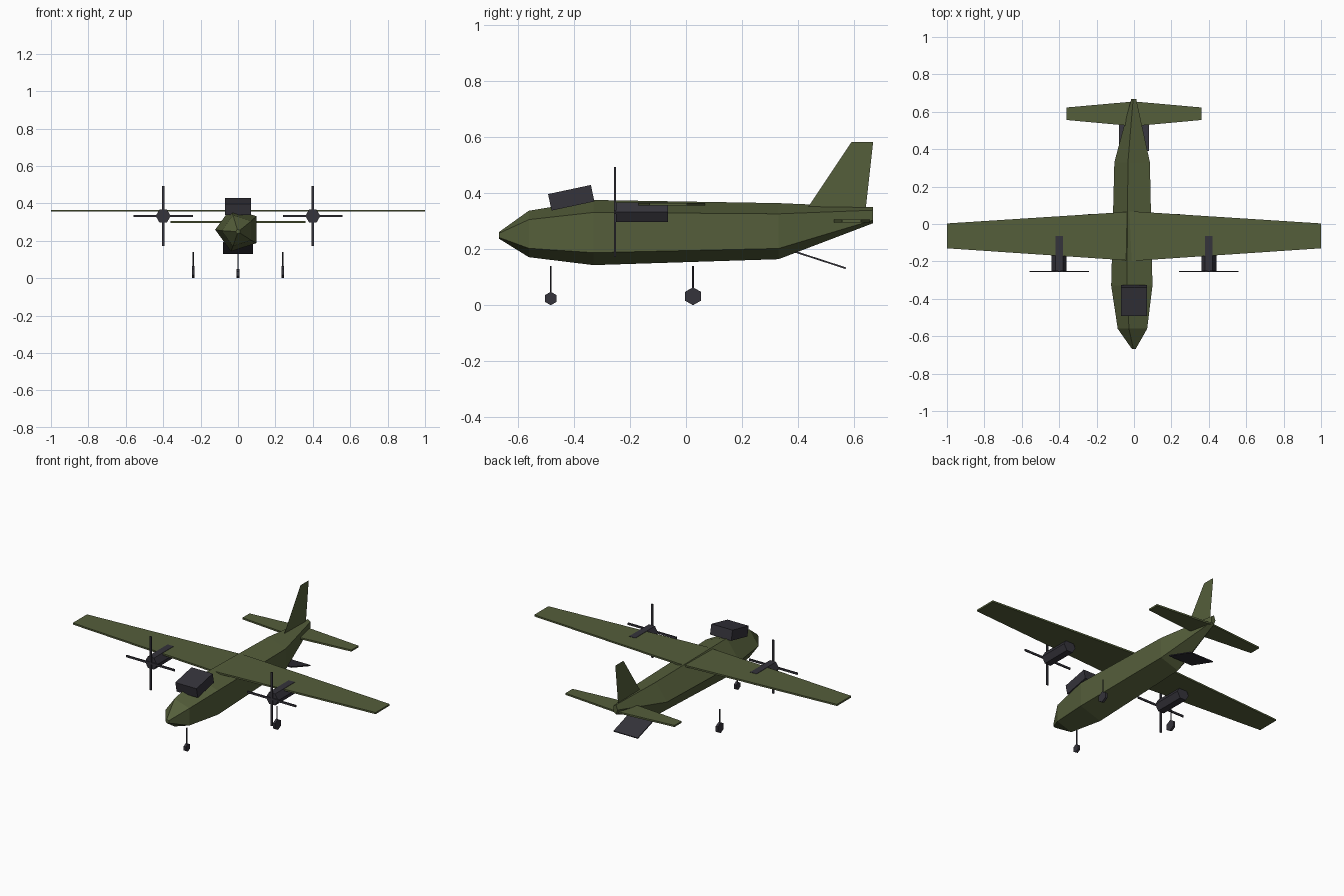
import bpy
import bmesh
from math import sin, cos, pi, radians
from mathutils import Vector

cube = bpy.data.objects.get("Cube")
if cube:
    bpy.data.objects.remove(cube, do_unlink=True)


def make_material(name, rgb):
    mat = bpy.data.materials.new(name)
    mat.use_nodes = True
    colour = (*rgb, 1.0)
    mat.diffuse_color = colour
    mat.node_tree.nodes["Principled BSDF"].inputs["Base Color"].default_value = colour
    return mat


olive = make_material("olive green", (0.09, 0.112, 0.043))
charcoal = make_material("charcoal", (0.035, 0.033, 0.043))


def loft(name, rings, mat):
    """Skin a row of equal rings and cap both ends."""
    bm = bmesh.new()
    rows = [[bm.verts.new(p) for p in ring] for ring in rings]
    n = len(rows[0])
    for a, b in zip(rows, rows[1:]):
        for i in range(n):
            j = (i + 1) % n
            bm.faces.new((a[i], a[j], b[j], b[i]))
    bm.faces.new(rows[0])
    if len(rows) > 1:
        bm.faces.new(rows[-1])
    bmesh.ops.recalc_face_normals(bm, faces=bm.faces)
    mesh = bpy.data.meshes.new(name)
    bm.to_mesh(mesh)
    bm.free()
    mesh.materials.append(mat)
    obj = bpy.data.objects.new(name, mesh)
    bpy.context.collection.objects.link(obj)
    return obj


def polygon(centre, radius, sides, axis, start=0.0):
    """Regular polygon ring across the given axis."""
    u, v = {"x": ((0, 1, 0), (0, 0, 1)),
            "y": ((1, 0, 0), (0, 0, 1)),
            "z": ((1, 0, 0), (0, 1, 0))}[axis]
    angles = [start + 2 * pi * i / sides for i in range(sides)]
    return [Vector(centre) + radius * (Vector(u) * cos(a) + Vector(v) * sin(a))
            for a in angles]


def prism(name, start, end, radius, axis, turn=0.0):
    return loft(name, [polygon(p, radius, 6, axis, turn) for p in (start, end)], charcoal)


def box(name, centre, size, tilt=0.0):
    x, y, z = (s / 2 for s in size)
    rings = [[(-x, -y, h), (x, -y, h), (x, y, h), (-x, y, h)] for h in (-z, z)]
    obj = loft(name, rings, charcoal)
    obj.location = centre
    obj.rotation_euler.x = radians(tilt)
    return obj


def tapered_plane(name, span, root, tip, z, thickness):
    """Full-span wing with straight taper from root to tip."""
    outline = [(-span, tip[0]), (0, root[0]), (span, tip[0]),
               (span, tip[1]), (0, root[1]), (-span, tip[1])]
    rings = [[(x, y, h) for x, y in outline]
             for h in (z - thickness / 2, z + thickness / 2)]
    return loft(name, rings, olive)


# Fuselage: five-sided sections as (y, centre height, radius, width factor)
stations = [(-0.667, 0.249, 0.012, 1), (-0.56, 0.254, 0.087, 1),
            (-0.33, 0.259, 0.122, 1), (0.33, 0.264, 0.105, 1),
            (0.667, 0.321, 0.03, 0.5)]
sections = []
for y, z, radius, width in stations:
    ring = polygon((0, y, z), radius, 5, "y", pi)
    sections.append([(p.x * width, p.y, p.z) for p in ring])
loft("fuselage", sections, olive)

# Wing, tailplane and sheet fin
tapered_plane("wing", 1.0, (-0.197, 0.067), (-0.13, 0.003), 0.36, 0.01)
tapered_plane("tailplane", 0.36, (0.523, 0.655), (0.556, 0.623), 0.3, 0.01)
loft("tail_fin", [[(0, 0.43, 0.342), (0, 0.64, 0.34),
                   (0, 0.667, 0.582), (0, 0.59, 0.582)]], olive)

# Cockpit block and lowered loading ramp
box("cockpit", (0, -0.409, 0.383), (0.14, 0.156, 0.06), 12)
box("loading_ramp", (0, 0.48, 0.161), (0.16, 0.188, 0.006), -18)

# Engines with crossed propeller blades
for side, x in (("left", 0.4), ("right", -0.4)):
    prism(side + "_engine", (x, -0.25, 0.332), (x, -0.064, 0.332), 0.04, "y")
    hub = (x, -0.253, 0.332)
    box(side + "_propeller_upright", hub, (0.012, 0.006, 0.32))
    box(side + "_propeller_level", hub, (0.32, 0.006, 0.012))

# Landing gear: thin leg over a six-sided wheel
gear = (("nose", 0, -0.482, 0.024), ("left", 0.24, 0.025, 0.032),
        ("right", -0.24, 0.025, 0.032))
for place, x, y, r in gear:
    prism(place + "_wheel", (x - 0.007, y, r), (x + 0.007, y, r), r, "x", pi / 2)
    prism(place + "_gear_leg", (x, y, r), (x, y, 0.14), 0.004, "z")
